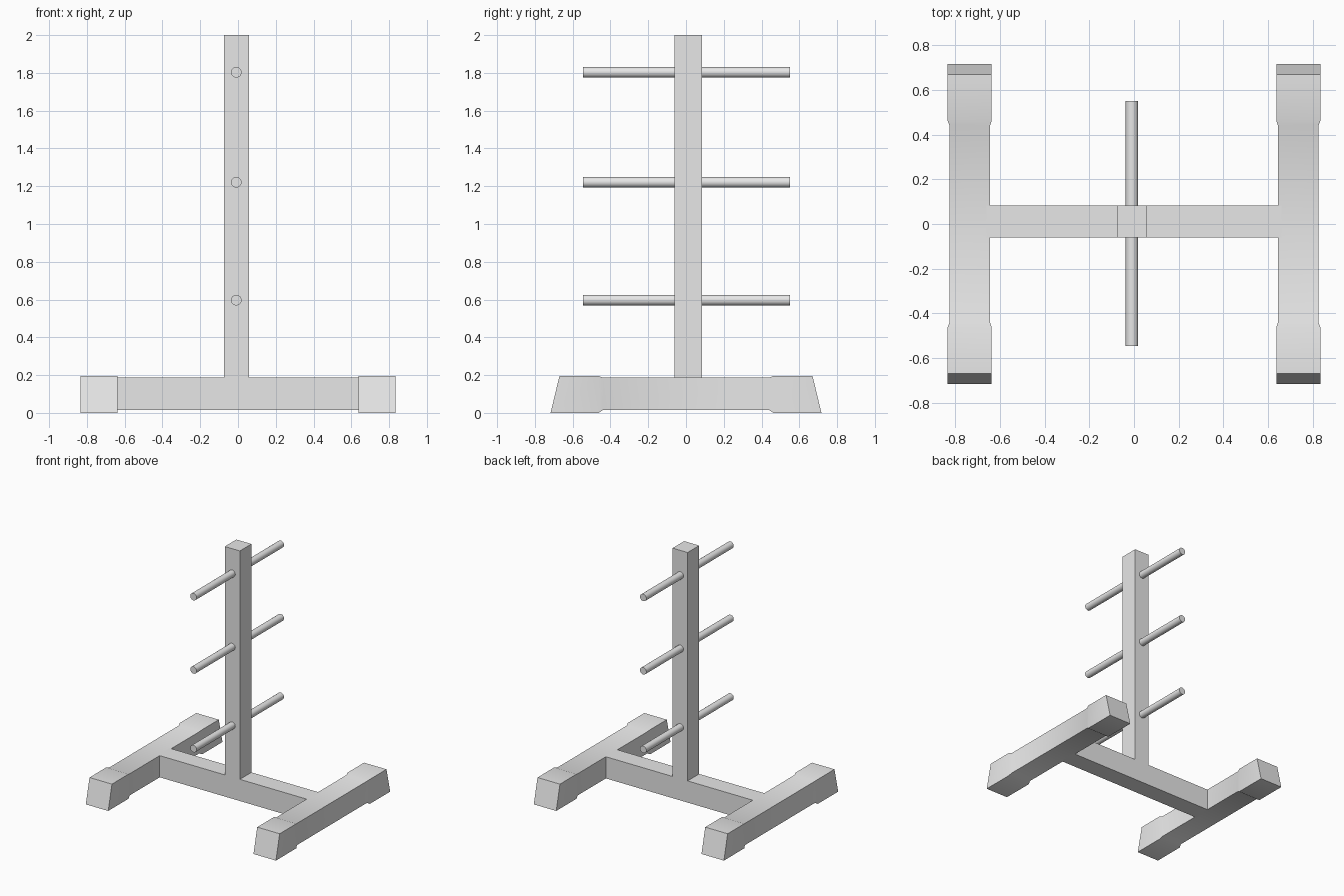
import bpy, bmesh, math
from mathutils import Matrix

cube = bpy.data.objects.get("Cube")
if cube:
    bpy.data.objects.remove(cube, do_unlink=True)

# One plain grey finish
GREY = (0.8, 0.8, 0.8, 1)
steel = bpy.data.materials.new("light grey steel")
steel.use_nodes = True
steel.diffuse_color = GREY
steel.node_tree.nodes["Principled BSDF"].inputs["Base Color"].default_value = GREY


def finish(bm, name, smooth_angle=None):
    bmesh.ops.recalc_face_normals(bm, faces=bm.faces)
    mesh = bpy.data.meshes.new(name)
    bm.to_mesh(mesh)
    bm.free()
    mesh.materials.append(steel)
    ob = bpy.data.objects.new(name, mesh)
    bpy.context.collection.objects.link(ob)
    if smooth_angle:
        bpy.ops.object.select_all(action='DESELECT')
        ob.select_set(True)
        bpy.context.view_layer.objects.active = ob
        bpy.ops.object.shade_smooth_by_angle(angle=math.radians(smooth_angle))
    return ob


# Upright post and crossbar: one T profile extruded in depth
FRONT, BACK = -0.061, 0.084
LEFT, RIGHT = 0.059, -0.073
BAR_BOTTOM, BAR_TOP, BAR_END = 0.015, 0.187, 0.66
profile = [(-BAR_END, BAR_BOTTOM), (BAR_END, BAR_BOTTOM), (BAR_END, BAR_TOP),
           (LEFT, BAR_TOP), (LEFT, 2), (RIGHT, 2), (RIGHT, BAR_TOP),
           (-BAR_END, BAR_TOP)]
bm = bmesh.new()
face = bm.faces.new([bm.verts.new((x, FRONT, z)) for x, z in profile])
ext = bmesh.ops.extrude_face_region(bm, geom=[face])
moved = [g for g in ext["geom"] if isinstance(g, bmesh.types.BMVert)]
bmesh.ops.translate(bm, verts=moved, vec=(0, BACK - FRONT, 0))
finish(bm, "upright_and_crossbar")


# Base legs: rectangular rings lofted front to back, with thicker sloped feet
FOOT = (0.638, 0.835, 0.0, 0.195)
TUBE = (0.645, 0.826, BAR_BOTTOM, BAR_TOP)
# distance from middle at the bottom, at the top, and section
half = [(0.717, 0.67, FOOT), (0.462, 0.462, FOOT), (0.44, 0.44, TUBE)]
stations = [(-b, -t, s) for b, t, s in half]
stations += [(b, t, s) for b, t, s in reversed(half)]


def base_leg(name, side):
    bm = bmesh.new()
    rings = []
    for yb, yt, (x0, x1, z0, z1) in stations:
        corners = [(x0, yb, z0), (x1, yb, z0), (x1, yt, z1), (x0, yt, z1)]
        rings.append([bm.verts.new((side * x, y, z)) for x, y, z in corners])
    for a, b in zip(rings, rings[1:]):
        for i in range(4):
            j = (i + 1) % 4
            bm.faces.new((a[i], a[j], b[j], b[i]))
    bm.faces.new(rings[0])
    bm.faces.new(rings[-1])
    finish(bm, name, 40)


base_leg("left_base_leg", 1)
base_leg("right_base_leg", -1)

# Round storage pegs passing through the post
for name, z in (("lower", 0.597), ("middle", 1.221), ("upper", 1.803)):
    bm = bmesh.new()
    place = Matrix.Translation((-0.009, 0.002, z)) @ Matrix.Rotation(math.pi / 2, 4, 'X')
    bmesh.ops.create_cone(bm, cap_ends=True, segments=24, radius1=0.028,
                          radius2=0.028, depth=1.096, matrix=place)
    finish(bm, name + "_peg", 40)
